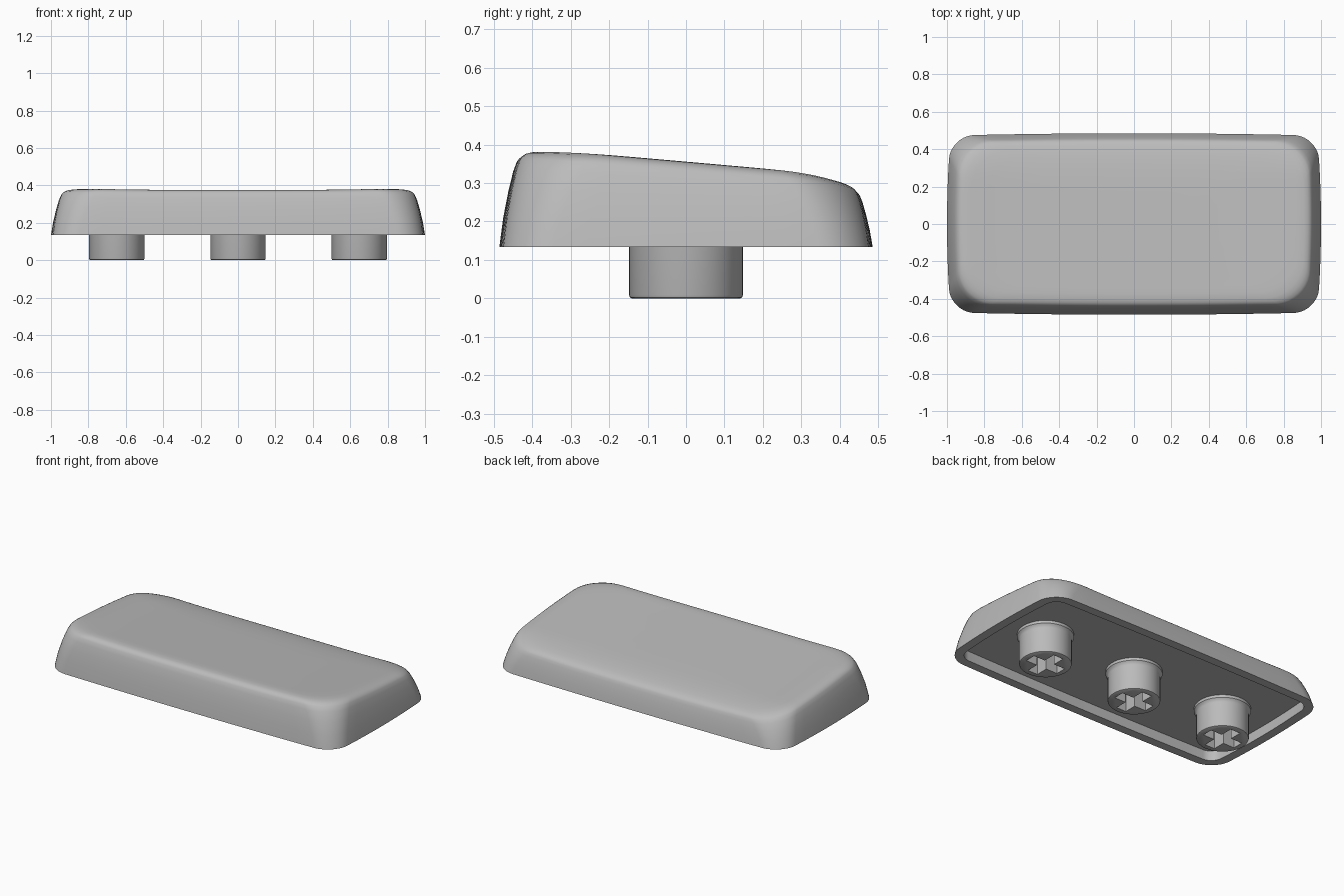
import bpy, bmesh
from math import sin, cos, pi
from mathutils import Matrix, Vector

if "Cube" in bpy.data.objects:
    bpy.data.objects.remove(bpy.data.objects["Cube"], do_unlink=True)

grey = bpy.data.materials.new("grey plastic")
grey.use_nodes = True
colour = (0.5, 0.5, 0.5, 1)
grey.diffuse_color = colour
grey.node_tree.nodes["Principled BSDF"].inputs["Base Color"].default_value = colour

BASE, CEILING = 0.134, 0.195


def make_object(name, bm):
    bmesh.ops.recalc_face_normals(bm, faces=bm.faces)
    mesh = bpy.data.meshes.new(name)
    bm.to_mesh(mesh)
    bm.free()
    mesh.materials.append(grey)
    obj = bpy.data.objects.new(name, mesh)
    bpy.context.collection.objects.link(obj)
    return obj


def smooth(obj):
    bpy.ops.object.select_all(action="DESELECT")
    obj.select_set(True)
    bpy.context.view_layer.objects.active = obj
    bpy.ops.object.shade_smooth_by_angle(angle=0.6)


def top_height(x, y):
    """Sloping, slightly dished top that falls away at the back."""
    dish = 0.014 * (min(1, abs(x) / 0.9) ** 4 - 1)
    return 0.357 - 0.088 * y + dish - 0.5 * max(0, y - 0.25) ** 2


def outline(hx, front, back, r):
    """Rounded rectangle with gently bowed sides, counter-clockwise."""
    hy, cy = (front + back) / 2, (back - front) / 2
    arcs = []
    for i, (sx, sy) in enumerate([(1, 1), (-1, 1), (-1, -1), (1, -1)]):
        arcs.append([Vector((sx * (hx - r) + r * cos(a), sy * (hy - r) + r * sin(a)))
                     for a in (pi / 2 * (i + k / 10) for k in range(11))])
    pts = []
    for i, arc in enumerate(arcs):
        pts += arc
        steps = 8 if i % 2 else 16
        pts += [arc[-1].lerp(arcs[(i + 1) % 4][0], k / steps) for k in range(1, steps)]
    return [(p.x * (1 - 0.02 * (p.y / hy) ** 2),
             p.y * (1 - 0.025 * (p.x / hx) ** 2) + cy) for p in pts]


def build_cap():
    bm = bmesh.new()
    rings = []

    def add_ring(pts, height):
        rings.append([bm.verts.new((x, y, height(x, y))) for x, y in pts])

    # Underside: ceiling, inner wall and rim
    inner = outline(0.945, 0.43, 0.43, 0.07)
    add_ring(inner, lambda x, y: CEILING)
    add_ring(inner, lambda x, y: BASE)

    # Outer wall and rounded top edge: inset, height fraction
    wall = [(0, 0), (0.22, 0.3), (0.52, 0.58), (0.8, 0.79), (1, 0.89),
            (1.15, 0.93), (1.4, 0.965), (1.8, 0.988), (2.5, 1)]
    for inset, part in wall:
        pts = outline(1 - 0.05 * inset, 0.485 - 0.045 * inset,
                      0.485 - 0.033 * inset, 0.13 + 0.05 * min(inset, 1.4))
        add_ring(pts, lambda x, y: BASE + part * (top_height(x, y) - BASE))

    # Top surface closing toward the centre
    for s in (0.9, 0.75, 0.55, 0.35, 0.15):
        add_ring([(x * s, y * s) for x, y in pts], top_height)

    for a, b in zip(rings, rings[1:]):
        for i in range(len(a)):
            j = (i + 1) % len(a)
            bm.faces.new((a[i], a[j], b[j], b[i]))
    bm.faces.new(rings[0])
    centre = bm.verts.new((0, 0, top_height(0, 0)))
    last = rings[-1]
    for i, v in enumerate(last):
        bm.faces.new((v, last[(i + 1) % len(last)], centre))
    smooth(make_object("cap_shell", bm))


def build_stem(name, x0):
    # Turned post with a rounded foot and a small collar at the ceiling
    profile = [(0.141, 0), (0.146, 0.003), (0.148, 0.009), (0.148, 0.155),
               (0.151, 0.168), (0.16, 0.178), (0.16, CEILING + 0.01)]
    n = 48
    bm = bmesh.new()
    rings = [[bm.verts.new((x0 + r * cos(2 * pi * i / n), r * sin(2 * pi * i / n), z))
              for i in range(n)] for r, z in profile]
    for a, b in zip(rings, rings[1:]):
        for i in range(n):
            j = (i + 1) % n
            bm.faces.new((a[i], a[j], b[j], b[i]))
    bm.faces.new(rings[0])
    bm.faces.new(rings[-1])
    stem = make_object(name, bm)

    # Cross-shaped socket
    arm, half = 0.112, 0.034
    bm = bmesh.new()
    cross = []
    for k in range(4):
        turn = Matrix.Rotation(k * pi / 2, 3, "Z")
        for p in ((half, half), (arm, half), (arm, -half)):
            v = turn.inverted() @ Vector((*p, -0.05))
            cross.append(bm.verts.new((v.x + x0, v.y, v.z)))
    face = bm.faces.new(cross)
    new = bmesh.ops.extrude_face_region(bm, geom=[face])["geom"]
    bmesh.ops.translate(bm, vec=(0, 0, 0.235),
                        verts=[g for g in new if isinstance(g, bmesh.types.BMVert)])
    cutter = make_object("socket_cutter", bm)
    cutter.hide_render = True
    mod = stem.modifiers.new("socket", "BOOLEAN")
    mod.operation, mod.solver, mod.object = "DIFFERENCE", "EXACT", cutter
    bpy.context.view_layer.objects.active = stem
    bpy.ops.object.modifier_apply(modifier=mod.name)
    bpy.data.objects.remove(cutter, do_unlink=True)
    smooth(stem)


build_cap()
for name, x in (("right_stem", -0.648), ("middle_stem", 0), ("left_stem", 0.648)):
    build_stem(name, x)
